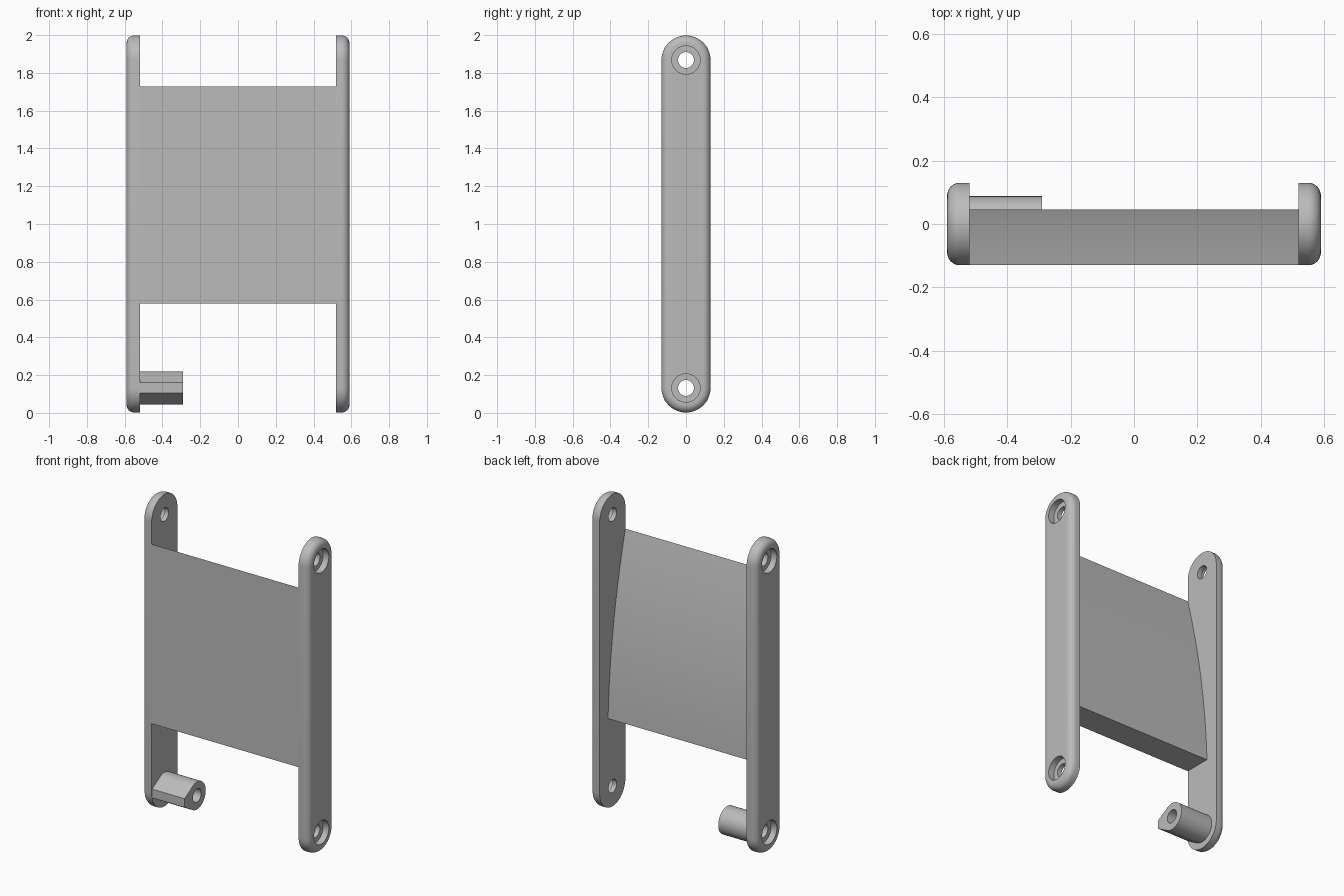
import bpy, bmesh
from math import sin, cos, pi, acos, atan2, hypot, radians

cube = bpy.data.objects.get("Cube")
if cube:
    bpy.data.objects.remove(cube, do_unlink=True)

grey = bpy.data.materials.new("plain grey")
grey.use_nodes = True
grey.diffuse_color = (0.5, 0.5, 0.5, 1)
grey.node_tree.nodes["Principled BSDF"].inputs["Base Color"].default_value = (0.5, 0.5, 0.5, 1)

HALF_W = 0.13          # half width of a rail
LOW, HIGH = 0.132, 1.868   # hole heights
INNER, OUTER = 0.52, 0.59
BORE, SINK = 0.042, 0.075


def loft(name, rings):
    """Skin a list of (x, [(y, z), ...]) outlines and cap both ends."""
    bm = bmesh.new()
    loops = [[bm.verts.new((x, y, z)) for y, z in pts] for x, pts in rings]
    n = len(loops[0])
    for a, b in zip(loops, loops[1:]):
        for i in range(n):
            j = (i + 1) % n
            bm.faces.new((a[i], a[j], b[j], b[i]))
    bm.faces.new(loops[0])
    bm.faces.new(loops[-1])
    bmesh.ops.recalc_face_normals(bm, faces=bm.faces)
    mesh = bpy.data.meshes.new(name)
    bm.to_mesh(mesh)
    bm.free()
    mesh.materials.append(grey)
    ob = bpy.data.objects.new(name, mesh)
    bpy.context.collection.objects.link(ob)
    return ob


def circle(r, z, n=48):
    return [(r * cos(2 * pi * i / n), z + r * sin(2 * pi * i / n)) for i in range(n)]


def stadium(r, n=24):
    """Slot outline: half circles around both hole centres."""
    top = [(r * cos(pi * i / n), HIGH + r * sin(pi * i / n)) for i in range(n + 1)]
    low = [(-r * cos(pi * i / n), LOW - r * sin(pi * i / n)) for i in range(n + 1)]
    return top + low


def cut(ob, cutters):
    """Subtract the cutters and bake the result."""
    for c in cutters:
        c.hide_render = True
        mod = ob.modifiers.new("cut", 'BOOLEAN')
        mod.operation, mod.solver, mod.object = 'DIFFERENCE', 'EXACT', c
    bpy.context.view_layer.update()
    done = bpy.data.meshes.new_from_object(ob.evaluated_get(bpy.context.evaluated_depsgraph_get()))
    ob.modifiers.clear()
    ob.data = done
    for c in cutters:
        bpy.data.objects.remove(c, do_unlink=True)


def smooth(ob):
    bpy.ops.object.select_all(action='DESELECT')
    ob.select_set(True)
    bpy.context.view_layer.objects.active = ob
    bpy.ops.object.shade_smooth_by_angle(angle=radians(30))


# Side rails: rounded outer rim, countersunk holes at both ends
ROUND = 0.04
for side, name in ((1, "left_rail"), (-1, "right_rail")):
    rings = [(side * INNER, stadium(HALF_W))]
    for k in range(9):
        a = k / 8 * pi / 2
        rings.append((side * (OUTER - ROUND + ROUND * sin(a)),
                      stadium(HALF_W - ROUND + ROUND * cos(a))))
    rail = loft(name, rings)
    cutters = []
    for z in (LOW, HIGH):
        # stepped cutter: narrow bore, then wide sink
        cutters.append(loft("hole_cutter", [
            (side * (INNER - 0.05), circle(BORE, z)),
            (side * (OUTER - 0.04), circle(BORE, z)),
            (side * (OUTER - 0.04), circle(SINK, z)),
            (side * (OUTER + 0.05), circle(SINK, z))]))
    cut(rail, cutters)
    smooth(rail)

# Panel: flat front, curved back tapering to a thin top edge
BOTTOM, TOP, BACK, BULGE = 0.58, 1.728, 0.045, 0.033
steps = 16
profile = [(-HALF_W, BOTTOM)]
for i in range(steps + 1):
    t = i / steps
    profile.append((BACK + (-HALF_W - BACK) * t + 4 * BULGE * t * (1 - t),
                    BOTTOM + (TOP - BOTTOM) * t))
panel = loft("panel", [(-INNER, profile), (INNER, profile)])
smooth(panel)

# Peg: round at the back, tapering to a blunt nose at the front, bored through
R, NOSE_Y, NOSE_H = 0.088, -0.125, 0.028
reach = hypot(NOSE_Y, NOSE_H)
tangent = atan2(NOSE_H, NOSE_Y) - acos(R / reach)
outline = [(R * cos(tangent * k / 20), LOW + R * sin(tangent * k / 20)) for k in range(-20, 21)]
outline += [(NOSE_Y, LOW + NOSE_H), (NOSE_Y, LOW - NOSE_H)]
peg = loft("peg", [(-INNER, outline), (-0.29, outline)])
cut(peg, [loft("peg_cutter", [(-INNER - 0.05, circle(BORE, LOW)), (-0.2, circle(BORE, LOW))])])
smooth(peg)
